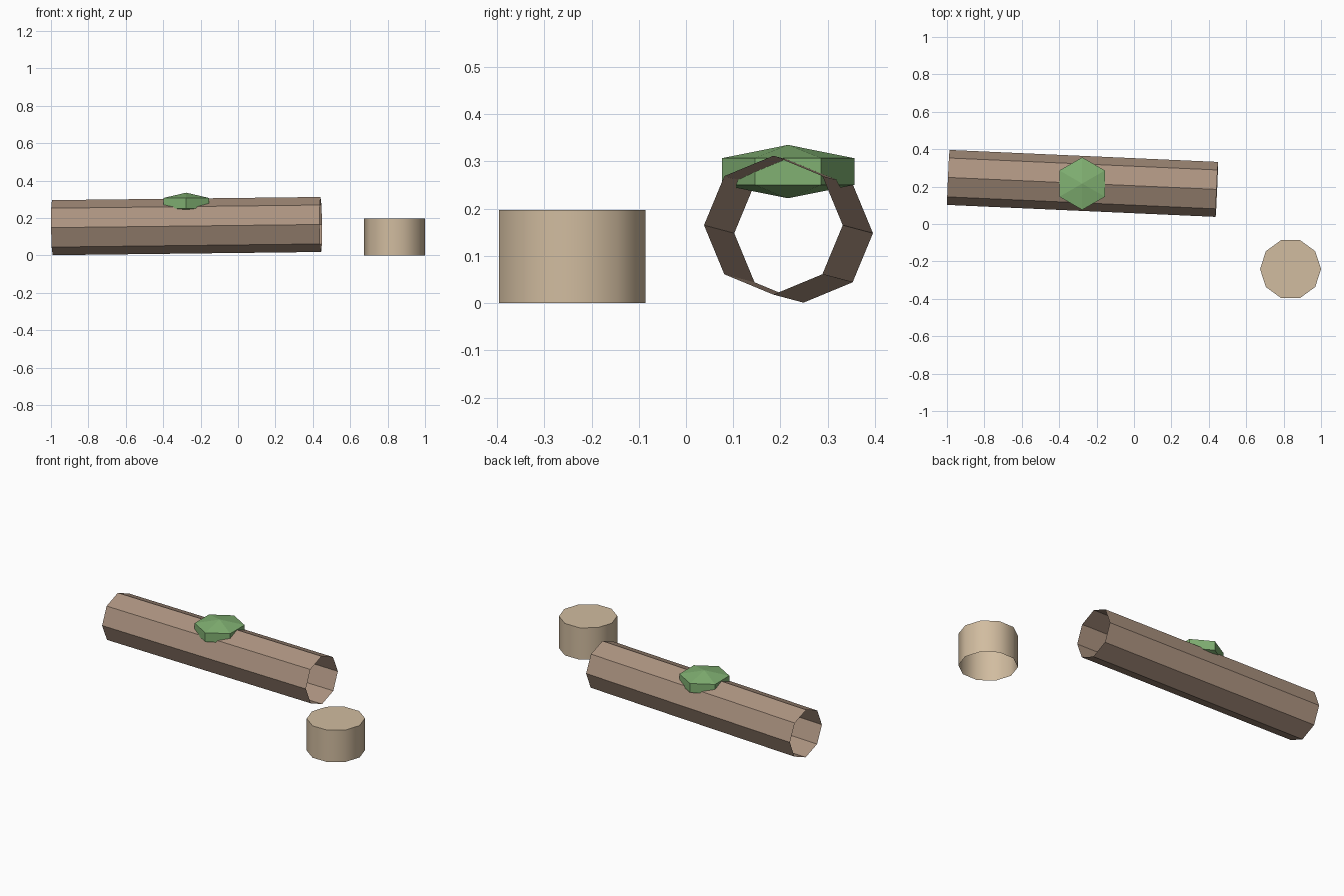
import bpy
import bmesh
import math
from mathutils import Matrix, Vector

cube = bpy.data.objects.get("Cube")
if cube:
    bpy.data.objects.remove(cube, do_unlink=True)


def make_material(name, color):
    mat = bpy.data.materials.new(name)
    mat.use_nodes = True
    mat.diffuse_color = (*color, 1)
    mat.node_tree.nodes["Principled BSDF"].inputs["Base Color"].default_value = (*color, 1)
    return mat


def make_object(name, bm, mat):
    mesh = bpy.data.meshes.new(name)
    bm.to_mesh(mesh)
    bm.free()
    mesh.materials.append(mat)
    obj = bpy.data.objects.new(name, mesh)
    bpy.context.collection.objects.link(obj)
    return obj


def tube(bm, sides, radius, length):
    """Open-ended cylinder along z, centred on the origin."""
    bmesh.ops.create_cone(bm, cap_ends=False, segments=sides, radius1=radius,
                          radius2=radius, depth=length)
    # Put a corner exactly on the local x axis
    v = max(bm.verts, key=lambda p: p.co.x)
    turn = Matrix.Rotation(-math.atan2(v.co.y, v.co.x), 3, "Z")
    bmesh.ops.rotate(bm, verts=bm.verts, cent=(0, 0, 0), matrix=turn)
    bmesh.ops.recalc_face_normals(bm, faces=bm.faces)


bark = make_material("bark_brown", (0.41, 0.29, 0.215))
wood = make_material("pale_wood", (0.64, 0.505, 0.35))
moss = make_material("moss_green", (0.22, 0.44, 0.17))

# Hollow fallen log, open at both ends
start, end = Vector((-0.993, 0.249, 0.148)), Vector((0.443, 0.185, 0.165))
axis = (end - start).normalized()
side = Vector((0, 0, 1)).cross(axis).normalized()
up = axis.cross(side)
bm = bmesh.new()
tube(bm, 8, 0.147, (end - start).length)
log = make_object("hollow_log", bm, bark)
log.matrix_world = (Matrix.Translation((start + end) / 2)
                    @ Matrix((side, up, axis)).transposed().to_4x4())

# Stump with a closed top, open underneath
bm = bmesh.new()
tube(bm, 10, 0.163, 0.197)
rim = [e for e in bm.edges if all(v.co.z > 0 for v in e.verts)]
bmesh.ops.contextual_create(bm, geom=rim)
bmesh.ops.recalc_face_normals(bm, faces=bm.faces)
for face in bm.faces:
    face.smooth = len(face.verts) == 4
for edge in bm.edges:
    edge.smooth = abs(edge.verts[0].co.z - edge.verts[1].co.z) > 0.1
if max(bm.faces, key=lambda f: len(f.verts)).normal.z < 0:
    bmesh.ops.reverse_faces(bm, faces=bm.faces)
stump = make_object("stump", bm, wood)
stump.location = (0.837, -0.241, 0.0985)

# Faceted moss clump on the log
bm = bmesh.new()
bmesh.ops.create_uvsphere(bm, u_segments=6, v_segments=3, radius=1)
clump = make_object("moss_clump", bm, moss)
clump.scale = (0.162, 0.162, 0.0565)
clump.location = (-0.277, 0.216, 0.2785)
